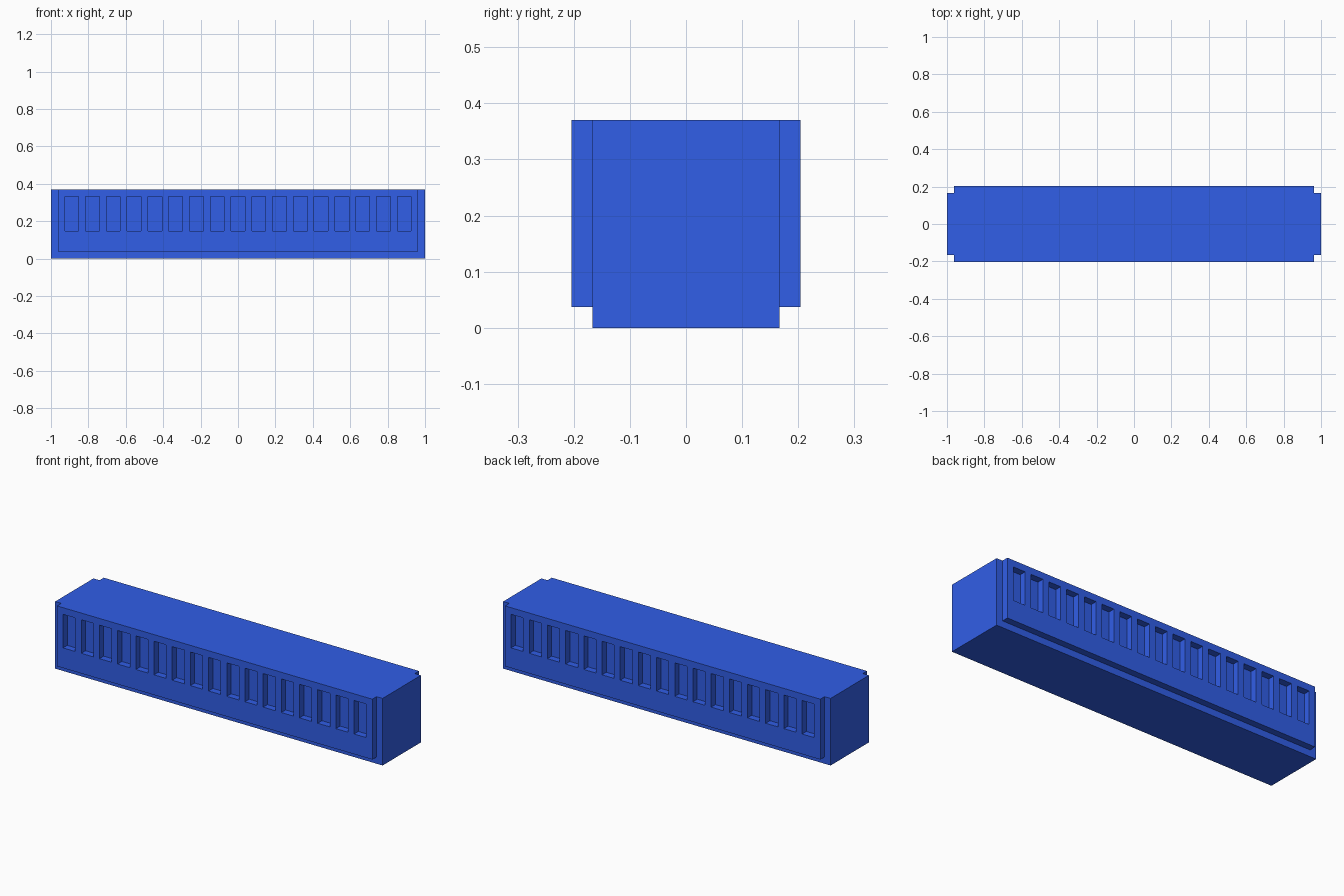
import bpy, bmesh
from mathutils import Matrix, Vector

if "Cube" in bpy.data.objects:
    bpy.data.objects.remove(bpy.data.objects["Cube"])

U = 1 / 27  # module: the block is 54 modules long, 11 deep, 10 high

blue = bpy.data.materials.new("blue")
blue.diffuse_color = (0.031, 0.114, 0.81, 1)
blue.use_nodes = True
blue.node_tree.nodes["Principled BSDF"].inputs["Base Color"].default_value = blue.diffuse_color


def boxes(name, specs):
    """One object made of boxes, each given as (min corner, max corner) in modules."""
    bm = bmesh.new()
    for lo, hi in specs:
        lo, hi = Vector(lo) * U, Vector(hi) * U
        bmesh.ops.create_cube(bm, size=1, matrix=Matrix.Translation((lo + hi) / 2)
                              @ Matrix.Diagonal((*(hi - lo), 1)))
    me = bpy.data.meshes.new(name)
    bm.to_mesh(me)
    bm.free()
    ob = bpy.data.objects.new(name, me)
    bpy.context.collection.objects.link(ob)
    me.materials.append(blue)
    return ob


def boolean(target, other, operation):
    """Apply a boolean and remove the helper."""
    mod = target.modifiers.new(operation.lower(), 'BOOLEAN')
    mod.operation, mod.solver, mod.object = operation, 'EXACT', other
    bpy.context.view_layer.objects.active = target
    bpy.ops.object.modifier_apply(modifier=mod.name)
    bpy.data.objects.remove(other)


# Core block, full length
block = boxes("grille_block", [((-27, -4.5, 0), (27, 4.5, 10))])

# Raised panels on front and back, inset from the ends and the base
panels = boxes("raised_panels", [((-26, -5.5, 1), (26, 5.5, 10))])
boolean(block, panels, 'UNION')

# Row of 17 grille slots cut into both panels, one module deep
slots = []
for i in range(17):
    x = -25 + 3 * i
    slots.append(((x, -6.5, 4), (x + 2, -4.5, 9)))
    slots.append(((x, 4.5, 4), (x + 2, 6.5, 9)))
boolean(block, boxes("slot_cutters", slots), 'DIFFERENCE')
